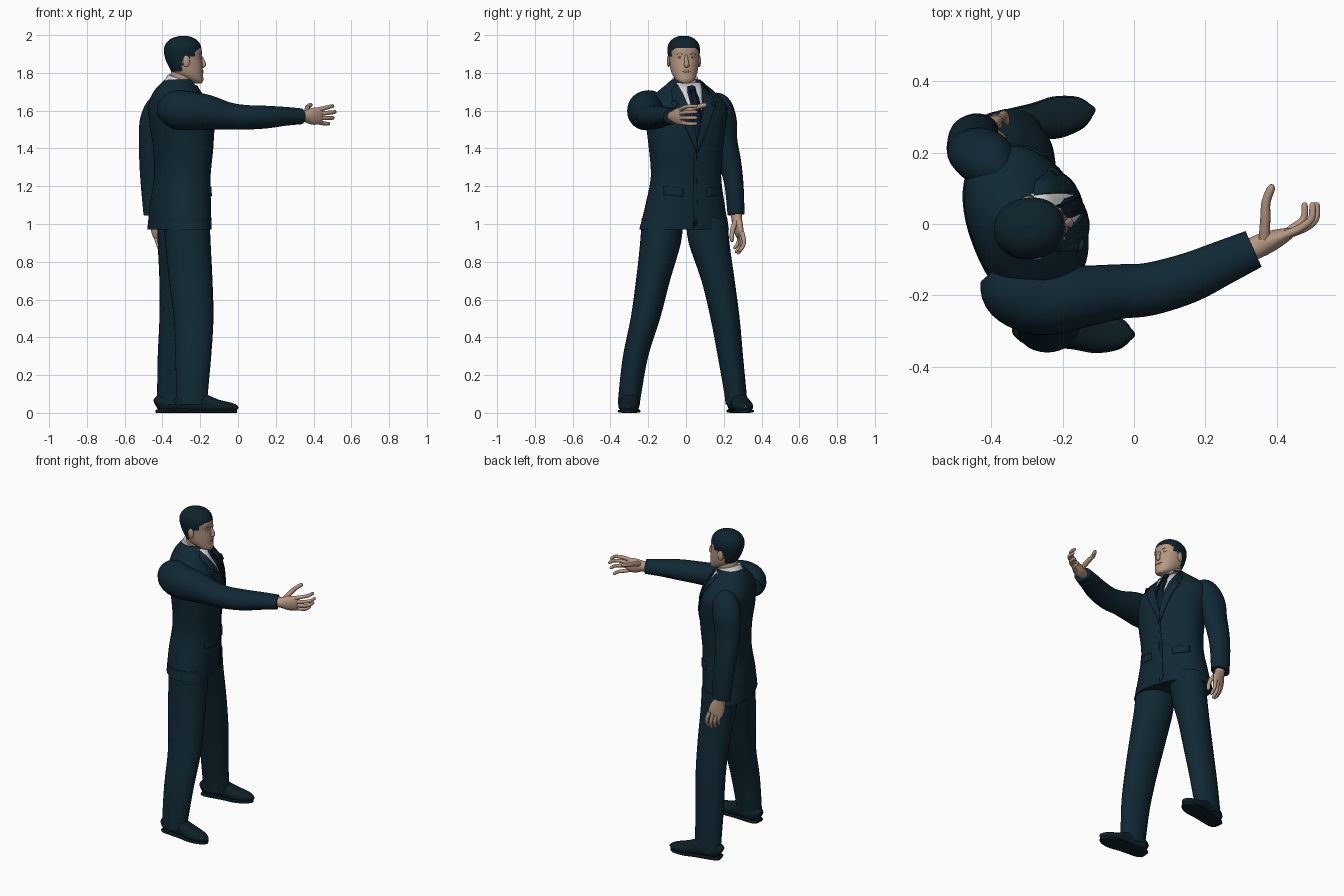
import bpy, bmesh, math
from mathutils import Vector
from mathutils.bvhtree import BVHTree

if "Cube" in bpy.data.objects:
    bpy.data.objects.remove(bpy.data.objects["Cube"], do_unlink=True)


def material(name, r, g, b):
    m = bpy.data.materials.new(name)
    m.use_nodes = True
    m.diffuse_color = (r, g, b, 1)
    m.node_tree.nodes["Principled BSDF"].inputs["Base Color"].default_value = (r, g, b, 1)
    m.node_tree.nodes["Principled BSDF"].inputs["Roughness"].default_value = 0.8
    return m


SUIT = material("navy suit", .005, .021, .034)
HAIR = material("dark hair", .004, .017, .025)
SKIN = material("skin", .46, .31, .22)
LIP = material("lip and brow brown", .26, .15, .10)
SHIRT = material("white shirt", .68, .68, .68)
TIE = material("dark blue tie", .004, .012, .028)
SHOE = material("black shoe", .004, .014, .021)
UP = Vector((0, 0, 1))
parts = []


def finish(name, bm, mat, recalc=True):
    if recalc:
        bmesh.ops.recalc_face_normals(bm, faces=bm.faces)
    me = bpy.data.meshes.new(name)
    bm.to_mesh(me)
    bm.free()
    me.materials.append(mat)
    ob = bpy.data.objects.new(name, me)
    bpy.context.collection.objects.link(ob)
    parts.append(ob)
    return ob


def spline(rows, steps):
    """Smooth curve through rows of x, y, z, side radius, other radius."""
    out = []
    for i in range(len(rows) - 1):
        p0, p1 = rows[max(i - 1, 0)], rows[i]
        p2, p3 = rows[i + 1], rows[min(i + 2, len(rows) - 1)]
        for k in range(steps):
            t = k / steps
            out.append([b + t * ((c - a) + t * ((2 * a - 5 * b + 4 * c - d)
                        + t * (3 * b - a - 3 * c + d))) / 2
                        for a, b, c, d in zip(p0, p1, p2, p3)])
    return out + [list(rows[-1])]


def loft(name, rows, mat, ref=UP, axis=None, segs=28, steps=4, power=1.0):
    """Skin superellipse rings along a path; a fixed axis keeps rings parallel."""
    rows = spline(rows, steps)
    pos = [Vector(r[:3]) for r in rows]
    bm, rings = bmesh.new(), []
    for i, r in enumerate(rows):
        t = axis or (pos[min(i + 1, len(pos) - 1)] - pos[max(i - 1, 0)]).normalized()
        side = t.cross(ref).normalized()
        up = side.cross(t)
        ring = []
        for k in range(segs):
            c, s = (f(math.tau * k / segs) for f in (math.cos, math.sin))
            c, s = (math.copysign(abs(v) ** power, v) for v in (c, s))
            ring.append(bm.verts.new(pos[i] + side * c * max(r[3], .001) + up * s * max(r[4], .001)))
        rings.append(ring)
    for a, b in zip(rings, rings[1:]):
        for k in range(segs):
            j = (k + 1) % segs
            bm.faces.new((a[k], a[j], b[j], b[k]))
    bm.faces.new(rings[0])
    bm.faces.new(rings[-1])
    return finish(name, bm, mat)


def ellipsoid(name, centre, radii, mat, yaw=0):
    bm = bmesh.new()
    bmesh.ops.create_uvsphere(bm, u_segments=16, v_segments=10, radius=1)
    ob = finish(name, bm, mat)
    ob.location, ob.scale, ob.rotation_euler.z = centre, radii, yaw
    return ob


def frame(yaw):
    return (Vector((math.cos(yaw), math.sin(yaw), 0)),
            Vector((-math.sin(yaw), math.cos(yaw), 0)))


def plate(name, outline, target, origin, yaw, mat, lift):
    """Thin panel drawn as (side, height) and laid on the front of the target."""
    f, s = frame(yaw)
    tree = BVHTree.FromPolygons([v.co for v in target.data.vertices],
                                [p.vertices for p in target.data.polygons])
    bm = bmesh.new()
    bm.faces.new([bm.verts.new(origin + s * u + UP * z) for u, z in outline])
    bmesh.ops.triangulate(bm, faces=bm.faces)
    bmesh.ops.subdivide_edges(bm, edges=bm.edges, cuts=5, use_grid_fill=True)
    for v in bm.verts:
        hit = tree.ray_cast(v.co + f, -f)[0] or tree.find_nearest(v.co)[0]
        v.co = hit + f * lift
    bm.normal_update()
    if sum((p.normal.dot(f) for p in bm.faces)) < 0:
        bmesh.ops.reverse_faces(bm, faces=bm.faces)
    ob = finish(name, bm, mat, recalc=False)
    mod = ob.modifiers.new("thickness", "SOLIDIFY")
    mod.thickness, mod.offset = .009, -1


# Jacket body, turned a little to its left
TURN = math.radians(21)
fwd, left = frame(TURN)
jacket = loft("jacket_body", [
    (-.31, -.01, .97, .245, .15), (-.305, -.005, 1.1, .215, .147),
    (-.295, 0, 1.25, .19, .138), (-.29, 0, 1.4, .2, .147),
    (-.298, 0, 1.52, .215, .157), (-.312, 0, 1.62, .222, .147),
    (-.325, 0, 1.69, .165, .118), (-.325, 0, 1.735, .11, .088),
    (-.315, 0, 1.765, .075, .07)], SUIT, fwd, UP, 48, 5, .9)

# Shirt front, tie, lapels, pockets and buttons
mid = Vector((-.3, 0, 0))
plate("shirt_front", [(-.075, 1.75), (.075, 1.75), (0, 1.42)], jacket, mid, TURN, SHIRT, .003)
plate("tie", [(-.02, 1.73), (.02, 1.73), (.012, 1.69), (.02, 1.52), (0, 1.43),
              (-.02, 1.52), (-.012, 1.69)], jacket, mid, TURN, TIE, .008)
for m, word in ((1, "left"), (-1, "right")):
    def flip(pts):
        return [(u * m, z) for u, z in pts]
    plate(word + "_lapel", flip([(.07, 1.75), (.105, 1.71), (.12, 1.65), (.095, 1.64),
                                 (.11, 1.615), (0, 1.37), (0, 1.43)]),
          jacket, mid, TURN, SUIT, .01)
    plate(word + "_pocket_flap", flip([(.07, 1.19), (.165, 1.2), (.165, 1.155), (.07, 1.145)]),
          jacket, mid, TURN, SUIT, .007)
plate("jacket_front_edge", [(-.012, 1.38), (0, 1.38), (.012, 1.0), (-.012, .98)],
      jacket, mid, TURN, SUIT, .005)
for z in (1.33, 1.22):
    ellipsoid("jacket_button", mid + fwd * .143 + UP * z, (.006, .01, .01), TIE, TURN)

# Sleeves
loft("right_sleeve", [
    (-.38, -.13, 1.6, .06, .06), (-.34, -.18, 1.605, .095, .1), (-.26, -.215, 1.6, .097, .103),
    (-.16, -.205, 1.59, .088, .093), (-.05, -.19, 1.572, .077, .072),
    (.04, -.183, 1.565, .074, .065), (.15, -.152, 1.566, .07, .06),
    (.25, -.108, 1.57, .062, .05), (.335, -.07, 1.57, .055, .042)], SUIT, steps=5)
loft("left_sleeve", [
    (-.37, .13, 1.67, .03, .03), (-.4, .165, 1.63, .07, .075), (-.43, .195, 1.55, .073, .088),
    (-.445, .21, 1.44, .062, .08), (-.452, .235, 1.32, .058, .07),
    (-.448, .255, 1.2, .05, .066), (-.44, .265, 1.05, .045, .06)],
    SUIT, Vector((1, 0, 0)), steps=5)

# Trousers
loft("right_trouser_leg", [
    (-.27, -.125, 1.03, .11, .12), (-.265, -.135, .9, .108, .12), (-.25, -.175, .7, .09, .115),
    (-.235, -.215, .5, .078, .105), (-.237, -.267, .3, .067, .095),
    (-.243, -.297, .1, .06, .083), (-.243, -.302, .045, .058, .08)],
    SUIT, Vector((1, 0, 0)), UP)
loft("left_trouser_leg", [
    (-.32, .11, 1.03, .11, .105), (-.32, .122, .9, .108, .105), (-.318, .17, .7, .088, .098),
    (-.322, .207, .5, .077, .094), (-.335, .235, .3, .067, .09),
    (-.343, .262, .1, .059, .085), (-.345, .266, .045, .057, .082)],
    SUIT, Vector((1, 0, 0)), UP)

# Shoes: distance from heel, half width, half height
SHOE_SHAPE = [(0, .03, .035), (.03, .045, .048), (.1, .047, .056), (.16, .049, .045),
              (.22, .055, .033), (.28, .043, .026), (.31, .022, .02), (.32, .004, .012)]
for word, heel, toe in (("right", Vector((-.325, -.288, 0)), Vector((0, -.31, 0))),
                        ("left", Vector((-.43, .255, 0)), Vector((-.115, .32, 0)))):
    d = (toe - heel).normalized()
    loft(word + "_shoe", [(*(heel + d * s + UP * (h + .004)), w, h) for s, w, h in SHOE_SHAPE],
         SHOE, power=.85)
    loft(word + "_sole", [(*(heel + d * s + UP * .009), w + .004, .009) for s, w, h in SHOE_SHAPE],
         SHOE, power=.6)
    ellipsoid(word + "_heel", heel + d * .05 + UP * .015, (.045, .045, .015), SHOE)


# Hands
def finger(name, pts, r):
    pts = [Vector(p) for p in pts]
    end = pts[-1] + (pts[-1] - pts[-2]).normalized() * r * .7
    rows = [(*p, r * (1 - .1 * i), r * (1 - .1 * i)) for i, p in enumerate(pts)]
    loft(name, rows + [(*end, r * .25, r * .25)], SKIN, Vector((.2, .3, 1)), segs=12, steps=3)


loft("right_palm", [(.31, -.08, 1.57, .03, .03), (.35, -.062, 1.57, .032, .03),
                    (.39, -.045, 1.57, .028, .044), (.43, -.028, 1.572, .018, .044),
                    (.445, -.02, 1.572, .01, .036)], SKIN)
for i in range(4):
    k = 1.5 - i
    reach = (.0, .012, .002, -.022)[i]
    finger("right_finger", [(.425, -.03, 1.572 + k * .022), (.465 + reach, -.012, 1.575 + k * .027),
                            (.497 + reach, .014, 1.577 + k * .031),
                            (.5 + reach, .052, 1.578 + k * .031)], .0125)
finger("right_thumb", [(.365, -.04, 1.59), (.368, .02, 1.61), (.37, .062, 1.62),
                       (.384, .1, 1.63)], .016)

loft("left_palm", [(-.44, .265, 1.08, .03, .033), (-.432, .268, 1.03, .027, .034),
                   (-.42, .275, .99, .024, .046), (-.41, .283, .95, .018, .046),
                   (-.405, .287, .935, .01, .038)], SKIN, Vector((1, .35, 0)))
for i in range(4):
    k = 1.5 - i
    low = (.0, -.012, -.006, .015)[i]
    finger("left_finger", [(-.41 + k * .022, .284 + k * .008, .955),
                           (-.4 + k * .023, .293 + k * .009, .915 + low),
                           (-.393 + k * .022, .29 + k * .009, .885 + low),
                           (-.388 + k * .021, .272 + k * .009, .86 + low)], .0125)
finger("left_thumb", [(-.41, .265, 1.02), (-.382, .25, .98), (-.37, .243, .945),
                      (-.368, .243, .915)], .015)

# Neck and collar
loft("neck", [(-.325, 0, 1.68, .058, .062), (-.3, -.006, 1.76, .057, .062),
              (-.285, -.012, 1.84, .057, .065)], SKIN, Vector((1, 0, 0)))
loft("shirt_collar", [(-.32, 0, 1.715, .08, .085), (-.311, -.003, 1.745, .072, .078),
                      (-.303, -.005, 1.772, .066, .071)], SHIRT, fwd)
ellipsoid("tie_knot", mid + fwd * .083 + UP * 1.715, (.014, .018, .02), TIE, TURN)

# Head: height, back, front, half width, measured about the head centre
LOOK = math.radians(8)
hf, hs = frame(LOOK)
hc = Vector((-.29, -.012, 0))
HEAD_SHAPE = [(1.745, .055, .098, .02), (1.76, .02, .106, .046), (1.795, -.05, .105, .066),
              (1.84, -.08, .102, .076), (1.88, -.096, .098, .081), (1.92, -.103, .098, .086),
              (1.955, -.092, .088, .079), (1.98, -.066, .064, .058), (1.993, -.03, .032, .03),
              (1.996, -.008, .01, .01)]
head = loft("head", [(*(hc + hf * (b + f) / 2 + UP * z), w, (f - b) / 2)
                     for z, b, f, w in HEAD_SHAPE], SKIN, hf, UP, 56, 7, .95)
head.data.materials.append(HAIR)
for p in head.data.polygons:
    f = (p.center - hc).dot(hf)
    side = abs((p.center - hc).dot(hs))
    if f > .05:
        limit = 1.93 - max(0, side - .05) * .8
    elif f > .02:
        limit = 1.885
    else:
        limit = 1.865 if f > -.015 else 1.805
    p.material_index = int(p.center.z > limit)


def face_point(f, s, z):
    return hc + hf * f + hs * s + UP * z


# Face details
loft("nose", [(*face_point(.09, 0, 1.895), .009, .006), (*face_point(.1, 0, 1.875), .009, .009),
              (*face_point(.11, 0, 1.85), .013, .011), (*face_point(.108, 0, 1.838), .015, .011),
              (*face_point(.1, 0, 1.832), .008, .006)], SKIN, hf, segs=14)
plate("lips", [(-.024, 1.807), (-.005, 1.813), (.005, 1.813), (.024, 1.807), (0, 1.799)],
      head, hc, LOOK, LIP, .003)
ellipsoid("chin", face_point(.096, 0, 1.768), (.013, .022, .014), SKIN, LOOK)
for m, word in ((1, "left"), (-1, "right")):
    ellipsoid(word + "_eye", face_point(.088, .033 * m, 1.882), (.006, .013, .005), SHIRT, LOOK)
    ellipsoid(word + "_iris", face_point(.0925, .033 * m, 1.882), (.003, .004, .004), LIP, LOOK)
    plate(word + "_brow", [(.016 * m, 1.896), (.035 * m, 1.905), (.054 * m, 1.897),
                           (.035 * m, 1.9)], head, hc, LOOK, LIP, .002)
    ellipsoid(word + "_ear", face_point(.005, .082 * m, 1.862), (.019, .009, .032), SKIN, LOOK)

# Smooth shading with sharp rims
bpy.ops.object.select_all(action="DESELECT")
for ob in parts:
    ob.select_set(True)
bpy.context.view_layer.objects.active = parts[0]
bpy.ops.object.shade_smooth_by_angle(angle=math.radians(40))
